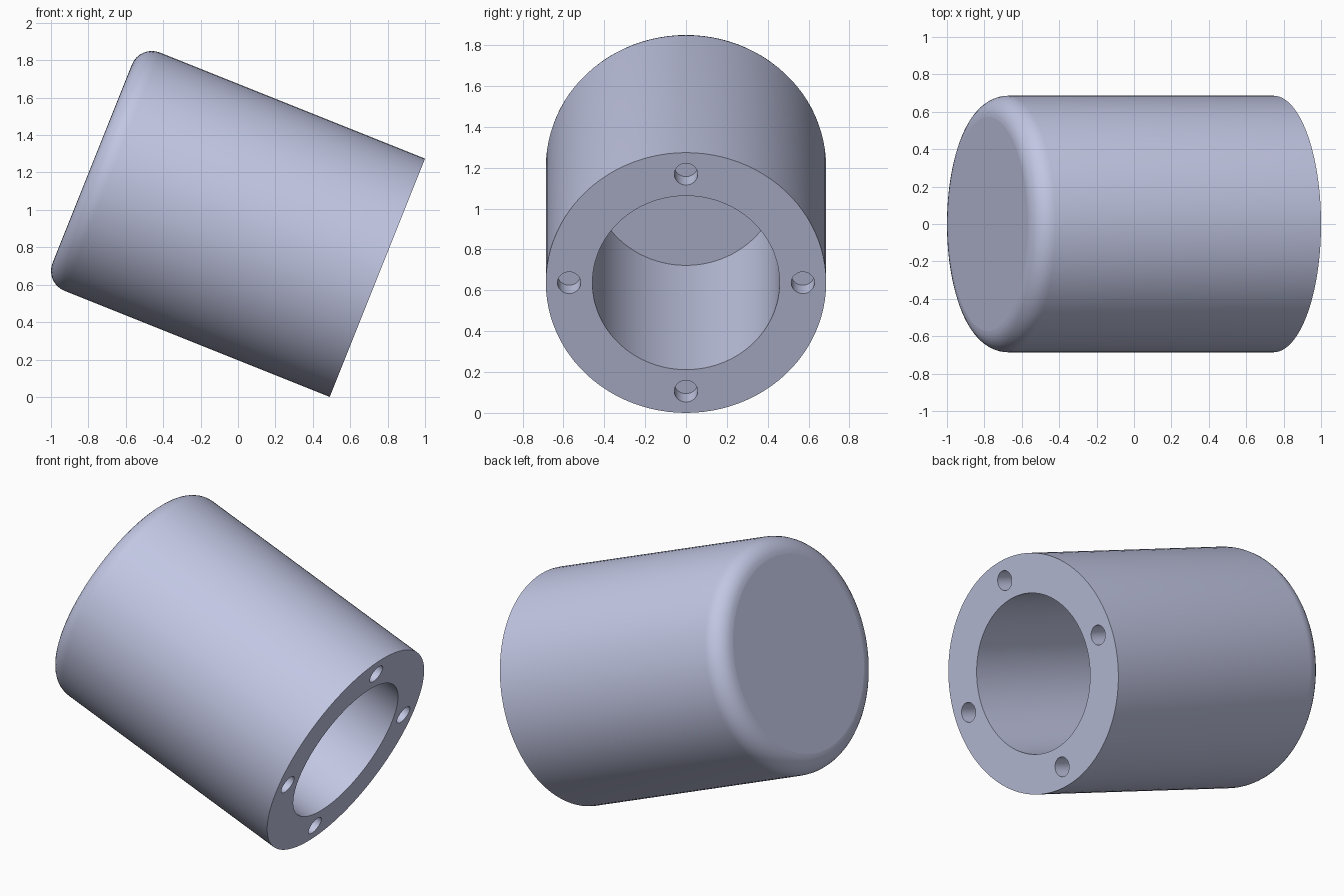
import bpy, bmesh, math
from mathutils import Matrix

cube = bpy.data.objects.get("Cube")
if cube:
    bpy.data.objects.remove(cube, do_unlink=True)

R, BORE, FILLET = 0.686, 0.458, 0.114     # body radius, bore radius, rounded edge
LENGTH, DEPTH = 1.642, 1.374              # overall length, bore depth
BOLT_R, BOLT_CIRCLE, BOLT_DEPTH = 0.057, 0.572, 0.11
TILT = math.radians(21.8)

mat = bpy.data.materials.new("blue grey")
mat.use_nodes = True
colour = (0.54, 0.57, 0.77, 1)
mat.diffuse_color = colour
mat.node_tree.nodes["Principled BSDF"].inputs["Base Color"].default_value = colour


def lathe(name, profile, sides):
    """Solid of revolution about z, capped at both profile ends."""
    bm = bmesh.new()
    rings = []
    for r, z in profile:
        angles = [2 * math.pi * i / sides for i in range(sides)]
        rings.append([bm.verts.new((r * math.cos(a), r * math.sin(a), z)) for a in angles])
    for a, b in zip(rings, rings[1:]):
        for i in range(sides):
            j = (i + 1) % sides
            bm.faces.new((a[i], a[j], b[j], b[i]))
    bm.faces.new(rings[0])
    bm.faces.new(rings[-1])
    bmesh.ops.recalc_face_normals(bm, faces=bm.faces)
    mesh = bpy.data.meshes.new(name)
    bm.to_mesh(mesh)
    bm.free()
    mesh.materials.append(mat)
    obj = bpy.data.objects.new(name, mesh)
    bpy.context.collection.objects.link(obj)
    return obj


# Cup: rounded closed end, straight wall, flat rim at z = 0, blind bore
profile = []
for i in range(9):
    a = math.pi / 2 * i / 8
    profile.append((R - FILLET + FILLET * math.sin(a), -LENGTH + FILLET - FILLET * math.cos(a)))
profile += [(R, 0), (BORE, 0), (BORE, -DEPTH)]
cup = lathe("cup_body", profile, 96)

# Four blind bolt holes in the rim
bpy.context.view_layer.objects.active = cup
cup.select_set(True)
for k in range(4):
    cutter = lathe("bolt_hole_cutter", [(BOLT_R, -BOLT_DEPTH), (BOLT_R, 0.1)], 32)
    cutter.hide_render = True
    a = k * math.pi / 2
    cutter.data.transform(Matrix.Translation((BOLT_CIRCLE * math.cos(a), BOLT_CIRCLE * math.sin(a), 0)))
    mod = cup.modifiers.new("bolt_hole", "BOOLEAN")
    mod.operation = "DIFFERENCE"
    mod.solver = "EXACT"
    mod.object = cutter
    bpy.ops.object.modifier_apply(modifier=mod.name)
    bpy.data.objects.remove(cutter, do_unlink=True)

# Smooth walls, flat end faces
bpy.ops.object.select_all(action="DESELECT")
cup.select_set(True)
bpy.ops.object.shade_smooth_by_angle(angle=math.radians(30))
for p in cup.data.polygons:
    if abs(p.normal.z) > 0.999:
        p.use_smooth = False

# Tilt so the open end points to +x and downwards, resting on the rim edge
s, c = math.sin(TILT), math.cos(TILT)
cup.data.transform(Matrix((
    (s, 0, c, 1 - R * s),
    (0, -1, 0, 0),
    (c, 0, -s, R * c),
    (0, 0, 0, 1))))
cup.data.update()
